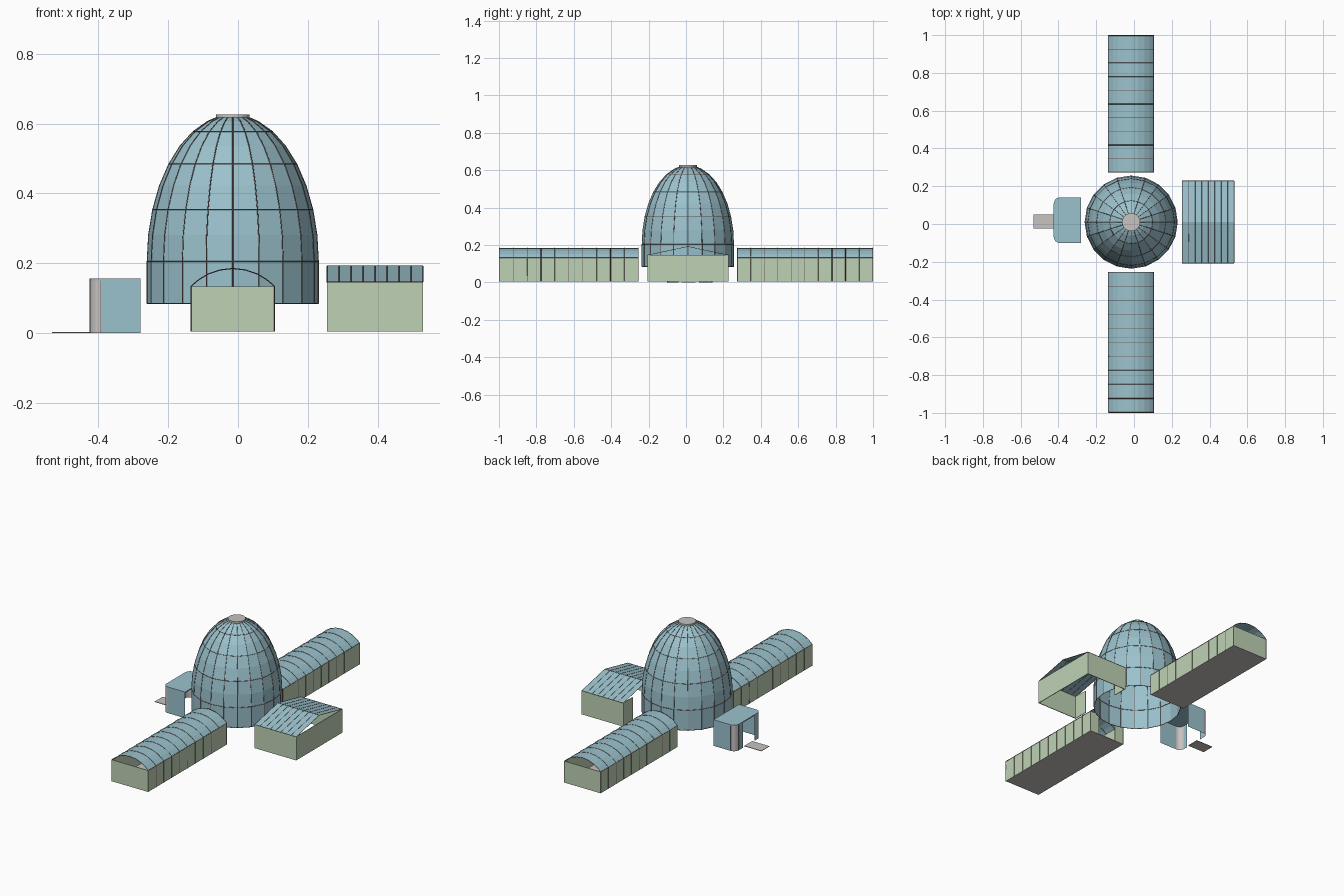
import bpy
from math import sin, cos, pi, radians, sqrt

cube = bpy.data.objects.get("Cube")
if cube:
    bpy.data.objects.remove(cube, do_unlink=True)


def material(name, rgb):
    m = bpy.data.materials.new(name)
    m.use_nodes = True
    m.diffuse_color = (*rgb, 1)
    m.node_tree.nodes["Principled BSDF"].inputs["Base Color"].default_value = (*rgb, 1)
    return m


GLASS = material("pale_blue_glass", (0.33, 0.54, 0.61))
WALL = material("pale_green_wall", (0.52, 0.65, 0.46))
FRAME = material("brown_frame", (0.16, 0.11, 0.10))
STONE = material("light_grey_stone", (0.57, 0.55, 0.53))


def add(name, data, mat):
    data.materials.append(mat)
    ob = bpy.data.objects.new(name, data)
    bpy.context.collection.objects.link(ob)
    return ob


def mesh(name, verts, faces, mat):
    me = bpy.data.meshes.new(name)
    me.from_pydata(verts, [], faces)
    me.update()
    return add(name, me, mat)


def loft(name, rows, mat, closed=False):
    """Skin a sheet through rows holding equal numbers of points."""
    n = len(rows[0])
    faces = []
    for r in range(len(rows) - 1):
        for i in range(n if closed else n - 1):
            j = (i + 1) % n
            faces.append((r * n + i, r * n + j, (r + 1) * n + j, (r + 1) * n + i))
    return mesh(name, [p for row in rows for p in row], faces, mat)


def prism(name, outline, z0, z1, mat):
    n = len(outline)
    ob = loft(name, [[(x, y, z) for x, y in outline] for z in (z0, z1)], mat, True)
    verts = [v.co[:] for v in ob.data.vertices]
    faces = [tuple(p.vertices) for p in ob.data.polygons]
    faces += [tuple(reversed(range(n))), tuple(range(n, 2 * n))]
    ob.data.clear_geometry()
    ob.data.from_pydata(verts, [], faces)
    return ob


def box(name, x0, x1, y0, y1, z0, z1, mat):
    return prism(name, [(x0, y0), (x1, y0), (x1, y1), (x0, y1)], z0, z1, mat)


def bars(name, paths, radius=0.0016, closed=False):
    cu = bpy.data.curves.new(name, "CURVE")
    cu.dimensions = "3D"
    cu.bevel_depth = radius
    cu.bevel_resolution = 0
    for path in paths:
        sp = cu.splines.new("POLY")
        sp.points.add(len(path) - 1)
        for p, co in zip(sp.points, path):
            p.co = (*co, 1)
        sp.use_cyclic_u = closed
    return add(name, cu, FRAME)


T = 0.004       # wall thickness
BASE = 0.005    # foot of the greenhouse walls

# Central dome: straight skirt, then an elliptical shell
CX, CY, R, SPRING, RISE, SIDES = -0.015, 0.01, 0.245, 0.205, 0.42, 20


def ring(r, z):
    return [(CX + r * sin(2 * pi * i / SIDES), CY - r * cos(2 * pi * i / SIDES), z)
            for i in range(SIDES)]


angles = [radians(10.4 * k) for k in range(8)] + [radians(79)]
rings = [ring(R, 0.085)] + [ring(R * cos(a), SPRING + RISE * sin(a)) for a in angles]
loft("dome_glass", rings, GLASS, True)
bars("dome_ribs", list(zip(*rings)))
bars("dome_hoops", [rings[0], rings[1], rings[3], rings[5], rings[7]], closed=True)
prism("dome_cap", [p[:2] for p in ring(0.048, 0)], 0.617, 0.627, STONE)

# Two long vaulted greenhouses, front and back
X0, X1, EAVE, CROWN = -0.135, 0.105, 0.133, 0.185
MID, HALF, H = (X0 + X1) / 2, (X1 - X0) / 2, CROWN - EAVE
RAD = (HALF * HALF + H * H) / (2 * H)
SPREAD = sqrt(RAD * RAD - HALF * HALF)


def vault(y):
    xs = [MID - HALF * cos(pi * i / 10) for i in range(11)]
    return [(x, y, EAVE - SPREAD + sqrt(RAD * RAD - (x - MID) ** 2)) for x in xs]


for label, inner, outer in (("front", -0.255, -0.998), ("back", 0.273, 0.998)):
    lo, hi = min(inner, outer), max(inner, outer)
    s = 1 if outer > 0 else -1
    loft(label + "_vault_glass", [vault(lo), vault(hi)], GLASS)
    box(label + "_floor", X0, X1, lo, hi, BASE, BASE + 0.003, STONE)
    box(label + "_right_wall", X0, X0 + T, lo, hi, BASE, EAVE, WALL)
    box(label + "_left_wall", X1 - T, X1, lo, hi, BASE, EAVE, WALL)
    ya, yb = sorted((outer, outer - s * T))
    box(label + "_end_wall", X0, X1, ya, yb, BASE, EAVE, WALL)
    ya, yb = sorted((inner, inner + s * T))
    for side, a, b in (("right", X0, X0 + 0.06), ("left", X1 - 0.06, X1)):
        box(label + "_" + side + "_door_pier", a, b, ya, yb, BASE, EAVE, WALL)
    hoops = []
    for k in range(11):
        arch = vault(inner + (outer - inner) * k / 10)
        hoops.append([(X0, arch[0][1], BASE)] + arch + [(X1, arch[0][1], BASE)])
    bars(label + "_vault_hoops", hoops)
    bars(label + "_eaves", [[(x, lo, EAVE), (x, hi, EAVE)] for x in (X0, X1)])

# Gabled greenhouse on the left, open at the gables and to the dome
GX0, GX1, GY0, GY1, GE, GR = 0.255, 0.53, -0.207, 0.228, 0.146, 0.192
GM = (GY0 + GY1) / 2


def gable(x):
    return [(x, GY0, GE), (x, GM, GR), (x, GY1, GE)]


loft("gable_roof_glass", [gable(GX0), gable(GX1)], GLASS)
box("gable_front_wall", GX0, GX1, GY0, GY0 + T, BASE, GE, WALL)
box("gable_back_wall", GX0, GX1, GY1 - T, GY1, BASE, GE, WALL)
box("gable_outer_wall", GX1 - T, GX1, GY0, GY1, BASE, GE, WALL)
for side, a, b in (("front", GY0, GY0 + 0.09), ("back", GY1 - 0.09, GY1)):
    box("gable_" + side + "_door_pier", GX0, GX0 + T, a, b, BASE, GE, WALL)
bars("gable_rafters", [gable(GX0 + (GX1 - GX0) * k / 8) for k in range(9)], 0.0012)
bars("gable_purlins", [[a, b] for a, b in zip(gable(GX0), gable(GX1))], 0.0012)

# Entrance porch on the right with rounded outer corners
PX0, PX1, PY0, PY1, PR, PTOP = -0.425, -0.28, -0.1, 0.14, 0.032, 0.15
DOOR0, DOOR1 = -0.04, 0.07


def corner(cy, s):
    """Quarter arc from the side wall round to the outer wall."""
    return [(PX0 + PR - PR * sin(pi * i / 12), cy + s * PR * cos(pi * i / 12))
            for i in range(7)]


back_arc = corner(PY1 - PR, 1)
front_arc = corner(PY0 + PR, -1)
prism("porch_roof", [(PX1, PY1)] + back_arc + front_arc[::-1] + [(PX1, PY0)],
      PTOP, PTOP + 0.006, GLASS)


def upright(name, path, mat):
    return loft(name, [[(x, y, z) for x, y in path] for z in (0, PTOP)], mat)


for label, arc, y, jamb in (("back", back_arc, PY1, DOOR1), ("front", front_arc, PY0, DOOR0)):
    upright("porch_" + label + "_wall", [(PX1, y), arc[0]], GLASS)
    upright("porch_" + label + "_corner", arc, STONE)
    upright("porch_" + label + "_door_side", [arc[-1], (PX0, jamb)], GLASS)
    bars("porch_" + label + "_posts",
         [[(x, y2, 0), (x, y2, PTOP)] for x, y2 in (arc[0], arc[-1])], 0.001)

# Paved step leading to the porch
box("entrance_path", -0.533, -0.42, -0.025, 0.05, 0, 0.003, STONE)
